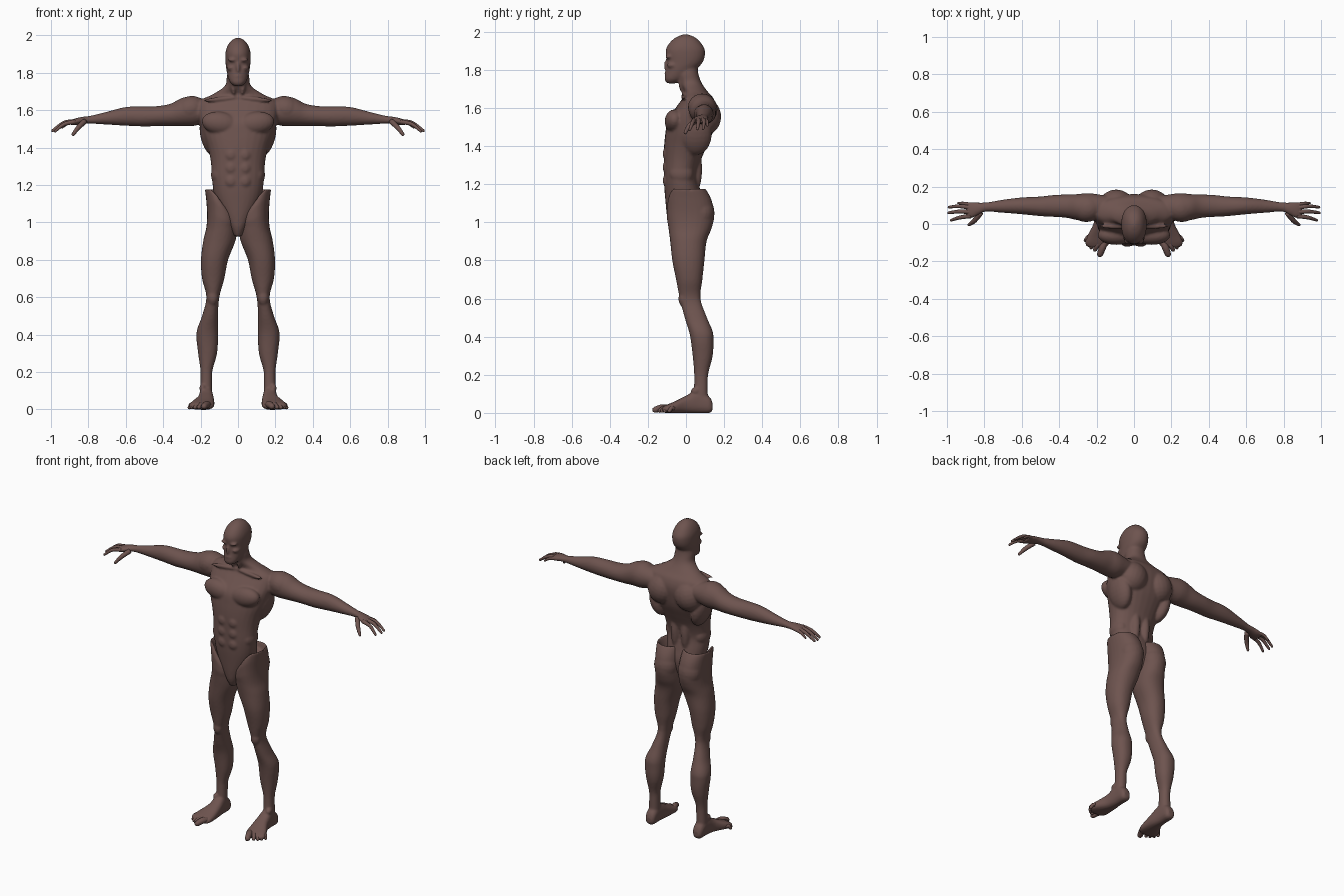
import bpy, bmesh, math
from mathutils import Vector, Matrix

skin = bpy.data.materials.new("brown_clay")
skin.diffuse_color = (0.155, 0.088, 0.078, 1)
SIDES = 28


def skin_rings(bm, rings):
    """Join vertex rings into a closed tube."""
    n = len(rings[0])
    for a, b in zip(rings, rings[1:]):
        for i in range(n):
            bm.faces.new((a[i], a[(i + 1) % n], b[(i + 1) % n], b[i]))
    bm.faces.new(rings[0][::-1])
    bm.faces.new(rings[-1])


def spline(p, steps):
    """Smooth, overshoot-free in-between sections."""
    out = []
    for i in range(len(p) - 1):
        p0, p1, p2, p3 = p[max(i - 1, 0)], p[i], p[i + 1], p[min(i + 2, len(p) - 1)]
        for k in range(steps):
            t = k / steps
            row = []
            for a, b, c, d in zip(p0, p1, p2, p3):
                v = 0.5 * (2 * b + (c - a) * t + (2 * a - 5 * b + 4 * c - d) * t * t
                           + (3 * b - a - 3 * c + d) * t ** 3)
                row.append(min(max(v, min(b, c)), max(b, c)))
            out.append(row)
    return out + [list(p[-1])]


def loft(bm, axis, sections, power=2.2, warp=None):
    """Sections: position on axis, then low/high limits on the two other axes."""
    others = [k for k in range(3) if k != axis]
    rings = []
    for pos, a0, a1, b0, b1 in spline(sections, 5):
        ring = []
        for i in range(SIDES):
            t = math.tau * i / SIDES
            u, v = math.cos(t), math.sin(t)
            u = math.copysign(abs(u) ** (2 / power), u)
            v = math.copysign(abs(v) ** (2 / power), v)
            co = Vector()
            co[axis] = pos
            co[others[0]] = (a0 + a1) / 2 + u * (a1 - a0) / 2
            co[others[1]] = (b0 + b1) / 2 + v * (b1 - b0) / 2
            if warp:
                warp(co, u, v)
            ring.append(bm.verts.new(co))
        rings.append(ring)
    skin_rings(bm, rings)


def tube(bm, points, radii, n=12):
    """Tapered digit with a rounded tip."""
    rows = spline([(*p, r) for p, r in zip(points, radii)], 4)
    tip, back = Vector(rows[-1][:3]), Vector(rows[-2][:3])
    d, r = (tip - back).normalized(), rows[-1][3]
    rows += [[*(tip + d * r * 0.5), r * 0.8], [*(tip + d * r * 0.85), r * 0.35]]
    rings = []
    for i, row in enumerate(rows):
        t = Vector(rows[min(i + 1, len(rows) - 1)][:3]) - Vector(rows[max(i - 1, 0)][:3])
        side = t.cross(Vector((0, 0, 1))).normalized()
        up = side.cross(t).normalized()
        rings.append([bm.verts.new(Vector(row[:3]) + row[3] * (
            side * math.cos(math.tau * k / n) + up * math.sin(math.tau * k / n)))
            for k in range(n)])
    skin_rings(bm, rings)


def muscle(bm, centre, size, turn=0.0):
    """Ellipsoid bulge, turned about the y axis."""
    m = (Matrix.Translation(centre) @ Matrix.Rotation(turn, 4, 'Y')
         @ Matrix.Diagonal((*size, 1)))
    bmesh.ops.create_uvsphere(bm, u_segments=20, v_segments=12, radius=1, matrix=m)


def mirror(bm):
    """Copy everything built so far to the other side."""
    new = bmesh.ops.duplicate(bm, geom=bm.verts[:] + bm.edges[:] + bm.faces[:])["geom"]
    for v in new:
        if isinstance(v, bmesh.types.BMVert):
            v.co.x = -v.co.x


def finish(bm, name, voxel=None, smooth=4):
    bmesh.ops.recalc_face_normals(bm, faces=bm.faces[:])
    for f in bm.faces:
        f.smooth = True
    me = bpy.data.meshes.new(name)
    bm.to_mesh(me)
    bm.free()
    me.materials.append(skin)
    ob = bpy.data.objects.new(name, me)
    bpy.context.collection.objects.link(ob)
    if voxel:
        r = ob.modifiers.new("blend", 'REMESH')
        r.mode, r.voxel_size, r.use_smooth_shade = 'VOXEL', voxel, True
        s = ob.modifiers.new("soften", 'SMOOTH')
        s.factor, s.iterations = 0.5, smooth
    return ob


# Upper body: arms and paired muscles first, then the central masses
bm = bmesh.new()
loft(bm, 0, [(.14, .03, .15, 1.54, 1.65), (.24, .015, .165, 1.515, 1.672),
             (.30, .02, .16, 1.515, 1.665), (.36, .033, .158, 1.515, 1.635),
             (.43, .038, .155, 1.515, 1.622), (.50, .042, .147, 1.513, 1.62),
             (.60, .052, .142, 1.517, 1.617), (.70, .06, .13, 1.523, 1.592),
             (.79, .066, .115, 1.528, 1.57), (.83, .05, .115, 1.526, 1.565),
             (.87, .03, .118, 1.52, 1.556), (.90, .032, .112, 1.52, 1.544)], 2)
muscle(bm, (.255, .085, 1.605), (.085, .075, .07), .3)       # shoulder cap
muscle(bm, (.095, -.06, 1.53), (.1, .052, .062), -.15)       # chest
muscle(bm, (.095, .095, 1.555), (.095, .09, .1), -.3)        # shoulder blade
muscle(bm, (.15, .05, 1.46), (.05, .085, .11), .25)          # side of back
muscle(bm, (.036, .05, 1.28), (.03, .035, .12))              # lower back
muscle(bm, (.1, -.025, 1.255), (.045, .065, .06))            # waist
for z in (1.22, 1.29, 1.36):
    muscle(bm, (.036, -.1, z), (.033, .022, .036))           # belly
muscle(bm, (.09, -.012, 1.66), (.1, .014, .012), .1)         # collar bone
muscle(bm, (.03, -.093, 1.868), (.026, .016, .009), -.1)     # brow
muscle(bm, (.035, -.07, 1.825), (.024, .03, .016))           # cheek
muscle(bm, (.03, -.02, 1.74), (.014, .02, .06), .15)         # neck cord
mirror(bm)
loft(bm, 2, [(z, -w, w, y0, y1) for z, w, y0, y1 in (
    (.925, .018, -.07, .0), (.97, .045, -.09, .05), (1.03, .08, -.1, .08),
    (1.1, .115, -.107, .09), (1.17, .132, -.113, .075), (1.25, .14, -.116, .06),
    (1.33, .146, -.116, .08), (1.4, .162, -.115, .11), (1.47, .188, -.108, .14),
    (1.54, .205, -.095, .155), (1.6, .215, -.055, .16), (1.65, .205, -.02, .145),
    (1.685, .135, -.01, .115), (1.73, .07, -.033, .083), (1.78, .06, -.05, .065),
    (1.83, .05, -.04, .06))])
loft(bm, 2, [(z, -w, w, y0, y1) for z, w, y0, y1 in (
    (1.73, .022, -.1, -.05), (1.752, .044, -.112, -.01), (1.8, .059, -.104, .05),
    (1.845, .066, -.1, .09), (1.9, .068, -.107, .1), (1.94, .058, -.088, .08),
    (1.97, .038, -.055, .05), (1.987, .01, -.015, .01))])
muscle(bm, (0, -.1, 1.825), (.011, .016, .032))              # nose
muscle(bm, (0, -.102, 1.782), (.024, .011, .009))            # mouth
finish(bm, "upper_body", .007)

# Fingers and thumbs
bm = bmesh.new()
for base, mid, tip, r in (
        ((.87, .103, 1.537), (.91, .11, 1.53), (.94, .112, 1.508), .009),
        ((.87, .086, 1.54), (.93, .095, 1.532), (.99, .09, 1.492), .0105),
        ((.87, .064, 1.54), (.93, .067, 1.532), (.992, .06, 1.49), .011),
        ((.87, .043, 1.538), (.93, .035, 1.525), (.978, .02, 1.487), .0105),
        ((.82, .06, 1.54), (.853, .018, 1.508), (.882, -.004, 1.47), .013)):
    tube(bm, (base, mid, tip), (r * 1.15, r, r * .65))
mirror(bm)
finish(bm, "fingers")


# Legs: the hip shell has a raised outer rim that dips toward the groin
def hip_rim(co, u, v):
    d = max(0, (-u - v) / 1.6)
    co.z -= max(0, (co.z - .98) / .2) * .15 * d * d


bm = bmesh.new()
loft(bm, 2, [(1.09, .04, .13, -.05, .07), (1.165, .022, .162, -.078, .092),
             (1.178, .012, .176, -.088, .1), (1.12, .006, .17, -.1, .133),
             (1.04, .004, .165, -.1, .149), (.97, .004, .17, -.092, .135),
             (.9, .014, .186, -.083, .108), (.8, .053, .198, -.072, .097),
             (.7, .073, .192, -.052, .086), (.6, .1, .169, -.033, .076),
             (.5, .107, .192, -.007, .11), (.41, .106, .222, .02, .144),
             (.3, .112, .213, .035, .14), (.2, .138, .2, .043, .116),
             (.1, .138, .203, .04, .114), (.05, .138, .203, .03, .125)], 2.2, hip_rim)
muscle(bm, (.135, -.01, .6), (.03, .03, .045))               # kneecap
muscle(bm, (.19, .05, .115), (.017, .025, .02))              # ankle
muscle(bm, (.085, .08, 1.05), (.075, .07, .09))              # buttock
loft(bm, 1, [(.14, .152, .19, .015, .05), (.122, .138, .203, -.001, .085),
             (.06, .134, .207, -.002, .12), (.0, .128, .217, -.002, .09),
             (-.06, .126, .248, -.002, .06), (-.1, .13, .262, -.001, .043),
             (-.125, .145, .245, .003, .03)], 2.5)
mirror(bm)
finish(bm, "legs", .007, 3)

# Toes
bm = bmesh.new()
for bx, by, tx, ty, r in ((.155, -.09, .182, -.162, .019), (.184, -.09, .209, -.138, .013),
                          (.207, -.085, .23, -.126, .012), (.227, -.08, .247, -.11, .012),
                          (.242, -.065, .26, -.088, .011)):
    tube(bm, ((bx, by, .022), ((bx + tx) / 2, (by + ty) / 2, .026), (tx, ty, r * .85)),
         (r, r, r * .85))
mirror(bm)
finish(bm, "toes")
